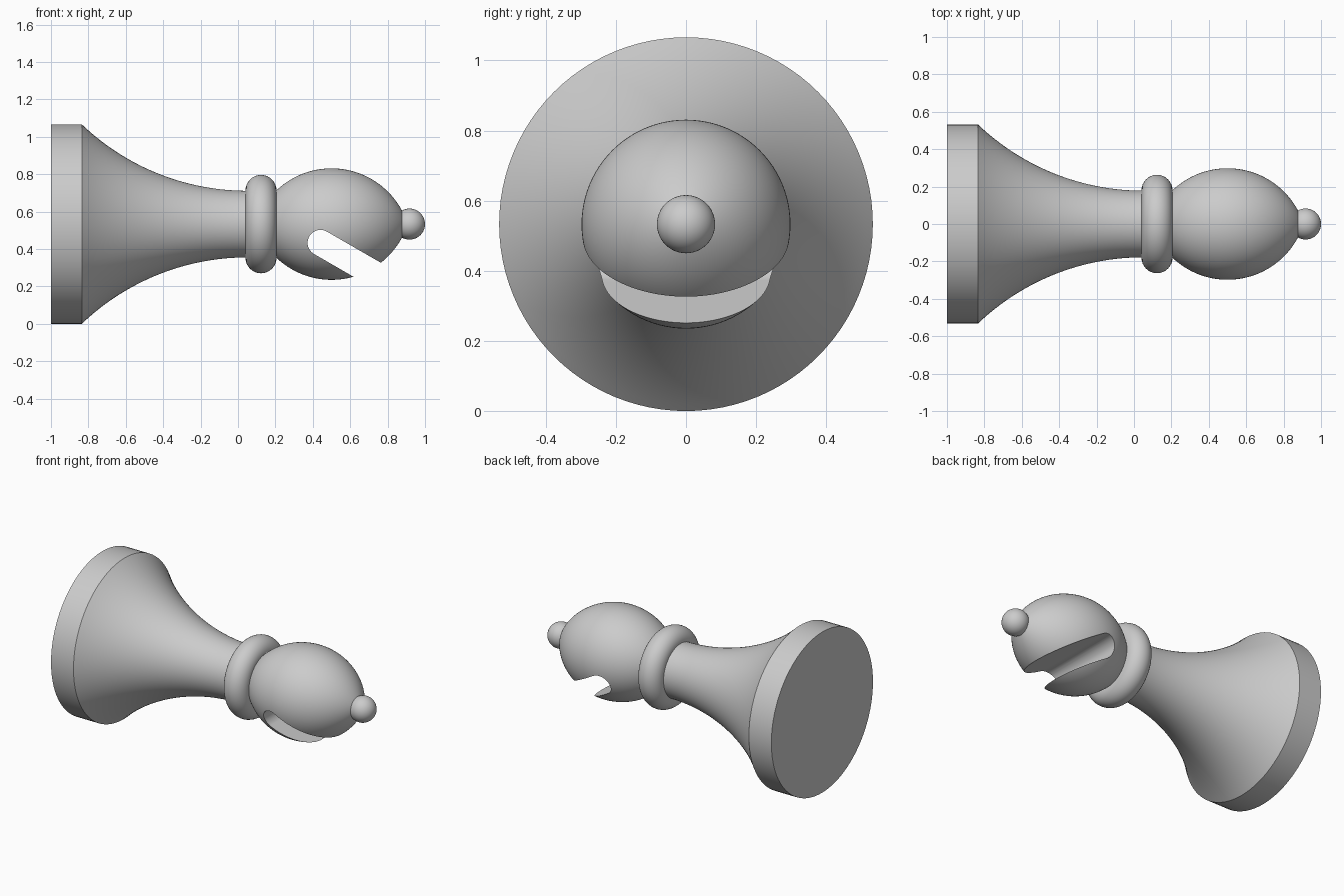
import bpy, bmesh
from math import sin, cos, pi, sqrt, radians, asin
from mathutils import Vector, Matrix

cube = bpy.data.objects.get("Cube")
if cube:
    bpy.data.objects.remove(cube, do_unlink=True)

AXIS_Z = 0.533
grey = bpy.data.materials.new("stone_grey")
grey.use_nodes = True
grey.diffuse_color = (0.6, 0.6, 0.6, 1)
grey.node_tree.nodes["Principled BSDF"].inputs["Base Color"].default_value = (0.6, 0.6, 0.6, 1)


def make_object(name, bm):
    bmesh.ops.recalc_face_normals(bm, faces=bm.faces)
    mesh = bpy.data.meshes.new(name)
    bm.to_mesh(mesh)
    bm.free()
    mesh.materials.append(grey)
    obj = bpy.data.objects.new(name, mesh)
    bpy.context.collection.objects.link(obj)
    return obj


def smooth(obj):
    bpy.ops.object.select_all(action="DESELECT")
    obj.select_set(True)
    bpy.context.view_layer.objects.active = obj
    bpy.ops.object.shade_smooth_by_angle(angle=radians(30))


def lathe(name, profile, closed=False, steps=96):
    """Revolve (x, radius) points around the lying axis."""
    bm = bmesh.new()
    verts = [bm.verts.new((x, 0, AXIS_Z + r)) for x, r in profile]
    edges = [bm.edges.new(pair) for pair in zip(verts, verts[1:])]
    if closed:
        edges.append(bm.edges.new((verts[-1], verts[0])))
    bmesh.ops.spin(bm, geom=verts + edges, cent=(0, 0, AXIS_Z), axis=(1, 0, 0),
                   angle=2 * pi, steps=steps, use_merge=False)
    bmesh.ops.remove_doubles(bm, verts=bm.verts, dist=1e-5)
    return make_object(name, bm)


# Base disc and flared stem in one profile
foot_x, foot_r, neck_x, neck_r = -0.835, 0.533, 0.05, 0.178
dx, dy = neck_x - foot_x, foot_r - neck_r
flare = (dx * dx + dy * dy) / (2 * dy)
sweep = asin(dx / flare)
profile = [(-1, 0), (-1, foot_r)]
for i in range(33):
    a = sweep * (1 - i / 32)
    profile.append((neck_x - flare * sin(a), neck_r + flare * (1 - cos(a))))
profile += [(0.12, neck_r), (0.12, 0)]
smooth(lathe("base_and_stem", profile))

# Rounded collar
ring = [(0.123 + 0.083 * cos(2 * pi * i / 32), 0.18 + 0.083 * sin(2 * pi * i / 32))
        for i in range(32)]
smooth(lathe("collar", ring, closed=True))

# Pointed head made from one circular arc
arc_r, head_r, head_x = 0.427, 0.298, 0.5
drop = arc_r - head_r
half = sqrt(arc_r ** 2 - drop ** 2)
limit = asin(half / arc_r)
profile = []
for i in range(65):
    a = limit * (i / 32 - 1)
    profile.append((head_x + arc_r * sin(a), max(0, arc_r * cos(a) - drop)))
head = lathe("head", profile)

# Round-ended slot cutter, running down and towards the tip
slot_r = 0.069
outline = [(slot_r * cos(pi / 2 + pi * i / 24), slot_r * sin(pi / 2 + pi * i / 24))
           for i in range(25)] + [(0.8, -slot_r), (0.8, slot_r)]
bm = bmesh.new()
side = bm.faces.new([bm.verts.new((u, -0.5, v)) for u, v in outline])
grown = bmesh.ops.extrude_face_region(bm, geom=[side])
bmesh.ops.translate(bm, vec=Vector((0, 1, 0)),
                    verts=[v for v in grown["geom"] if isinstance(v, bmesh.types.BMVert)])
bm.transform(Matrix.Translation((0.441, 0, 0.433)) @ Matrix.Rotation(radians(30), 4, "Y"))
cutter = make_object("slot_cutter", bm)
cutter.hide_render = True

cut = head.modifiers.new("slot", "BOOLEAN")
cut.operation = "DIFFERENCE"
cut.solver = "EXACT"
cut.object = cutter
bpy.context.view_layer.objects.active = head
bpy.ops.object.modifier_apply(modifier=cut.name)
bpy.data.objects.remove(cutter, do_unlink=True)
smooth(head)

# Ball at the tip
ball = [(0.917 - 0.083 * cos(pi * i / 24), 0.083 * sin(pi * i / 24)) for i in range(25)]
smooth(lathe("tip_ball", ball, steps=48))
